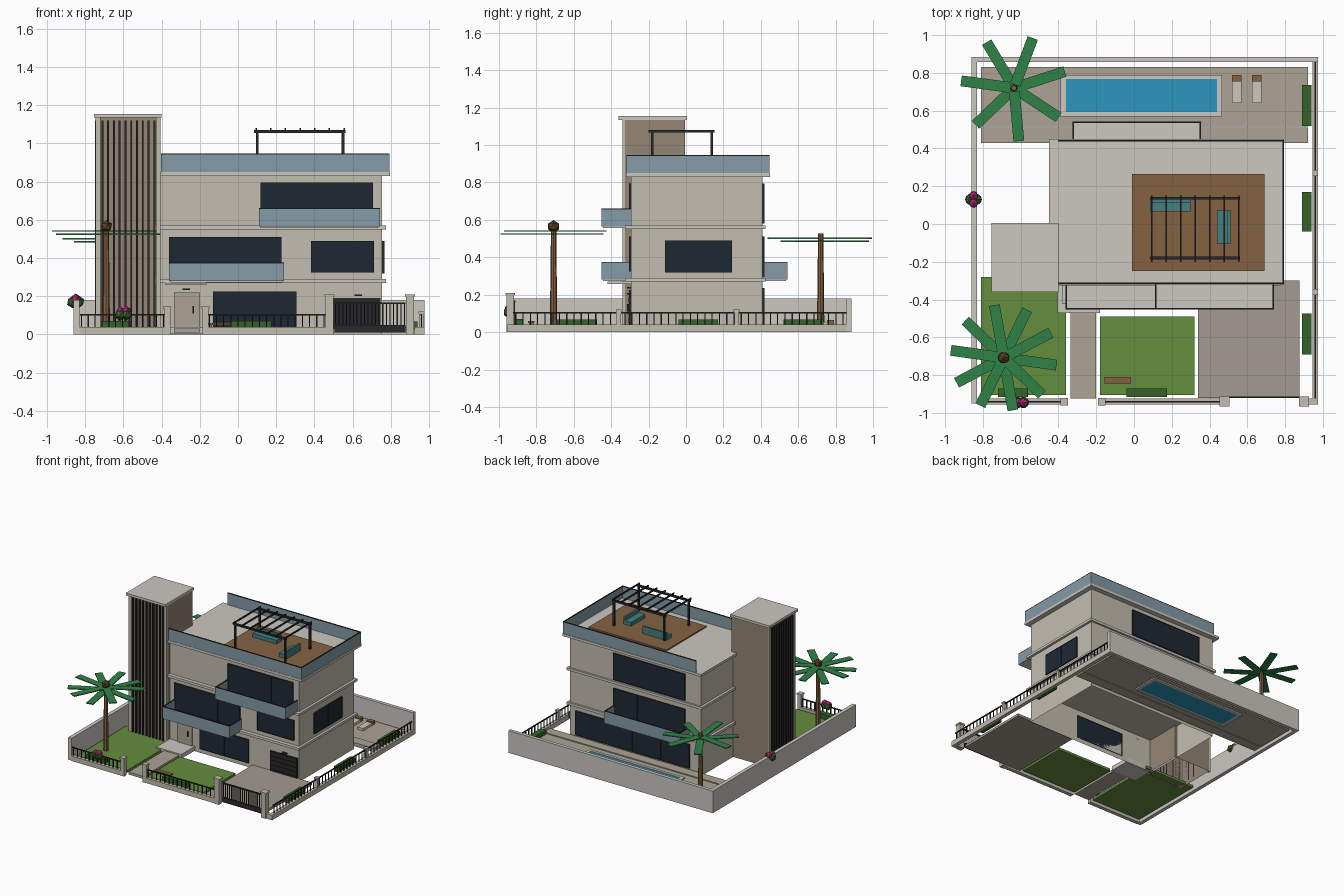
import bpy, bmesh, math
from mathutils import Matrix, Vector

if "Cube" in bpy.data.objects:
    bpy.data.objects.remove(bpy.data.objects["Cube"])

def mat(name, r, g, b):
    m = bpy.data.materials.new(name)
    m.diffuse_color = [min(1, (c / 255 / 0.85) ** 2.2) for c in (r, g, b)] + [1]
    m.use_nodes = True
    m.node_tree.nodes["Principled BSDF"].inputs["Base Color"].default_value = m.diffuse_color
    return m

STUCCO = mat("stucco", 165, 160, 148)
TRIM = mat("pale_trim", 172, 169, 163)
STONE = mat("stone", 124, 113, 99)
PAVE = mat("paving", 146, 138, 126)
DRIVE = mat("drive", 138, 130, 122)
DARK = mat("dark_metal", 38, 38, 40)
PANE = mat("window_pane", 30, 38, 46)
GLASS = mat("rail_glass", 112, 130, 140)
GRASS = mat("grass", 86, 120, 55)
HEDGE = mat("hedge", 48, 84, 38)
LEAF = mat("leaf", 44, 110, 62)
WOOD = mat("wood", 112, 84, 58)
CROWN = mat("crown", 76, 56, 36)
WATER = mat("water", 42, 125, 160)
TEAL = mat("teal", 60, 108, 108)
PINK = mat("pink", 160, 40, 110)

def finish(name, bm, material):
    me = bpy.data.meshes.new(name)
    bm.to_mesh(me)
    bm.free()
    me.materials.append(material)
    ob = bpy.data.objects.new(name, me)
    bpy.context.collection.objects.link(ob)
    return ob

def boxes(name, material, *specs, hollow=False):
    """Each spec is x0, x1, y0, y1, z0, z1; hollow leaves out the underside."""
    bm = bmesh.new()
    for x0, x1, y0, y1, z0, z1 in specs:
        m = Matrix.Translation(((x0 + x1) / 2, (y0 + y1) / 2, (z0 + z1) / 2)) @ \
            Matrix.Diagonal((x1 - x0, y1 - y0, z1 - z0, 1))
        bmesh.ops.create_cube(bm, size=1, matrix=m)
    if hollow:
        bm.normal_update()
        bmesh.ops.delete(bm, geom=[f for f in bm.faces if f.normal.z < -0.9], context='FACES')
    return finish(name, bm, material)

def steps(a, b, n):
    return [a + (b - a) * i / (n - 1) for i in range(n)]

# ground surfaces
boxes("lawn", GRASS, (-.81, -.36, -.905, -.28, .01, .03), (-.18, .32, -.905, -.49, .01, .03))
boxes("driveway", DRIVE, (.34, .875, -.92, -.3, .01, .03))
boxes("garden_path", PAVE, (-.335, -.2, -.925, -.46, .01, .03))
boxes("entry_step", TRIM, (-.405, -.18, -.47, -.295, .005, .04))
boxes("pool_terrace", PAVE, (-.81, .92, .515, .83, .01, .035), (-.81, .92, .43, .51, .01, .04))
boxes("pool_coping", TRIM, (-.39, .465, .57, .592, 0, .045), (-.39, .465, .768, .79, 0, .045),
      (-.39, -.36, .592, .768, 0, .045), (.44, .465, .592, .768, 0, .045))
boxes("pool_water", WATER, (-.36, .44, .592, .768, 0, .04))

# perimeter walls
boxes("boundary_wall", TRIM, (-.86, .975, .857, .885, 0, .18), (-.86, -.83, -.95, .857, 0, .18))
boxes("low_wall", STUCCO, (-.83, -.37, -.955, -.925, 0, .04), (-.17, .46, -.955, -.925, 0, .04),
      (.925, .975, -.955, -.925, 0, .04), (.945, .975, -.925, .857, 0, .04))

def post(x, y, w, h):
    return [(x - w, x + w, y - w, y + w, 0, h - .012),
            (x - w * 1.25, x + w * 1.25, y - w * 1.25, y + w * 1.25, h - .012, h)]

boxes("fence_posts", STUCCO, *post(-.37, -.94, .016, .148), *post(-.17, -.94, .016, .148),
      *post(.48, -.94, .021, .21), *post(.9, -.94, .021, .21),
      *post(.96, -.36, .012, .12), *post(.96, .27, .012, .12))
rails = []
for a, b, n in ((-.82, -.39, 13), (-.15, .45, 17)):
    rails += [(a - .01, b + .01, -.944, -.936, .1, .108)]
    rails += [(x - .003, x + .003, -.943, -.937, .04, .1) for x in steps(a, b, n)]
rails += [(.956, .964, -.925, .857, .1, .108)]
rails += [(.957, .963, y - .003, y + .003, .04, .1) for y in steps(-.91, .84, 46)]
boxes("fence_railings", DARK, *rails)
boxes("driveway_gate", DARK, (.505, .877, -.922, -.912, .01, .05), (.505, .877, -.922, -.912, .158, .168),
      *[(x - .003, x + .003, -.92, -.914, .05, .16) for x in steps(.51, .872, 20)])

# house body and floor slabs
boxes("ground_floor", STUCCO, (-.42, .755, -.295, .41, 0, .27), hollow=True)
boxes("upper_floors", STUCCO, (-.42, .755, -.295, .41, .29, .55), (-.42, .755, -.295, .41, .57, .83))
boxes("floor_slabs", TRIM, (-.44, .775, -.325, .425, .27, .29), (-.44, .775, -.325, .425, .55, .57),
      (-.45, .795, -.32, .45, .83, .85))
boxes("entry_canopy", TRIM, (-.38, -.165, -.42, -.295, .258, .27))

# tower with vertical slats
boxes("tower", STONE, (-.735, -.405, -.325, -.005, 0, 1.135), hollow=True)
boxes("tower_cap", TRIM, (-.755, -.4, -.36, .005, 1.135, 1.155))
boxes("tower_trim", STUCCO, (-.747, -.72, -.34, -.318, 0, 1.135), (-.428, -.405, -.34, -.325, 0, 1.135),
      (-.747, -.735, -.025, -.005, 0, 1.135))
boxes("tower_slats", DARK,
      *[(x - .005, x + .005, -.34, -.325, .03, 1.12) for x in steps(-.71, -.438, 10)],
      *[(-.748, -.735, y - .005, y + .005, .03, 1.12) for y in steps(-.305, -.035, 10)])

# windows: pane plus dark mullions, side is the facing direction
def window(name, side, a, b, z0, z1, parts):
    t, w = .008, .004
    lo, hi = {"front": (-.295 - t, -.295), "back": (.41, .41 + t), "right": (.755, .755 + t)}[side]
    def place(u0, u1, v0, v1, e):
        return (lo - e, hi + e, u0, u1, v0, v1) if side == "right" else (u0, u1, lo - e, hi + e, v0, v1)
    boxes(name + "_pane", PANE, place(a, b, z0, z1, 0))
    boxes(name + "_frame", DARK, place(a, b, z0, z0 + w, .003), place(a, b, z1 - w, z1, .003),
          *[place(u - w / 2, u + w / 2, z0, z1, .003) for u in steps(a, b, parts + 1)])

window("lower_front_window", "front", -.13, .305, .035, .225, 2)
window("middle_front_door", "front", -.36, .225, .295, .51, 3)
window("middle_front_window", "front", .385, .71, .325, .49, 2)
window("top_front_door", "front", .12, .705, .575, .795, 3)
window("middle_right_window", "right", -.11, .245, .32, .49, 2)
window("lower_back_door", "back", -.32, .7, .04, .235, 4)
window("middle_back_door", "back", -.28, .36, .295, .51, 3)
window("top_back_door", "back", -.28, .36, .58, .795, 2)

# entry and garage doors
boxes("entry_door", PAVE, (-.335, -.2, -.305, -.295, .04, .22))
boxes("door_handle_and_lamps", DARK, (-.238, -.23, -.315, -.305, .11, .15),
      (-.29, -.25, -.315, -.295, .232, .24), (.61, .65, -.315, -.295, .2, .208))
boxes("garage_door", DARK, (.5, .745, -.301, -.295, .01, .19),
      *[(.503, .742, -.307, -.301, z, z + .03) for z in steps(.014, .157, 5)])

# balconies with glass on three sides
def balcony(name, x0, x1, wall, edge, z):
    y0, y1 = sorted((wall, edge))
    s = .008 if edge > wall else -.008
    f0, f1 = sorted((edge, edge - s))
    boxes(name + "_floor", TRIM, (x0 + .008, x1 - .008, y0 + .008, y1 - .008, z - .008, z + .012))
    sides = [(x0, x1, f0, f1), (x0, x0 + .008, y0, y1), (x1 - .008, x1, y0, y1)]
    boxes(name + "_glass", GLASS, *[(*s4, z, z + .091) for s4 in sides])
    boxes(name + "_handrail", DARK, *[(*s4, z + .091, z + .096) for s4 in sides])

balcony("middle_balcony", -.362, .24, -.295, -.453, .28)
balcony("top_balcony", .11, .742, -.295, -.453, .565)
balcony("back_balcony", -.325, .355, .41, .543, .28)

# roof parapet, deck, pergola and sofas
edge = [(-.402, .793, -.318, -.31), (-.402, .793, .438, .446), (.785, .793, -.31, .438)]
boxes("roof_glass", GLASS, *[(*e, .85, .941) for e in edge])
boxes("roof_handrail", DARK, *[(*e, .941, .947) for e in edge])
boxes("roof_deck", WOOD, (-.01, .69, -.25, .265, .85, .86))
boxes("pergola", DARK,
      *[(x - .007, x + .007, y - .007, y + .007, .86, 1.06) for x in (.1, .55) for y in (-.18, .137)],
      *[(.085, .562, y - .007, y + .007, 1.055, 1.07) for y in (-.18, .137)],
      *[(x - .004, x + .004, -.2, .152, 1.068, 1.08) for x in steps(.095, .555, 7)])
boxes("sofas", TEAL, (.085, .3, .065, .13, .86, .89), (.085, .3, .115, .13, .89, .92),
      (.44, .51, -.105, .075, .86, .89), (.495, .51, -.105, .075, .89, .92))

# garden furniture and planting
for x in (.52, .625):
    boxes("sun_lounger", TRIM, (x, x + .05, .64, .755, .035, .055))
    boxes("lounger_headrest", WOOD, (x, x + .05, .755, .79, .035, .065))
boxes("garden_bench", WOOD, (-.155, -.015, -.845, -.81, .05, .06),
      (-.145, -.135, -.84, -.815, .03, .05), (-.035, -.025, -.84, -.815, .03, .05))
boxes("hedges", HEDGE, (.89, .94, .52, .735, .025, .068), (.89, .94, -.04, .17, .025, .068),
      (.89, .94, -.69, -.475, .025, .068), (-.72, -.56, -.915, -.87, .025, .07),
      (-.04, .175, -.915, -.87, .025, .07))

def blobs(name, material, *specs):
    bm = bmesh.new()
    for x, y, z, r in specs:
        bmesh.ops.create_icosphere(bm, subdivisions=1, radius=r, matrix=Matrix.Translation((x, y, z)))
    finish(name, bm, material)

for x, y, z, dx, dy in ((-.85, .13, .17, 0, .02), (-.6, -.945, .105, .015, 0)):
    blobs("flower_bush", HEDGE, (x - .015, y, z, .033), (x + .015, y, z, .033))
    blobs("blossoms", PINK, (x - dx, y - dy, z + .015, .026), (x + dx, y + dy, z + .018, .026))

# palms with flat board fronds
def palm(name, x, y, top, frond_z, count, start, crown):
    bm = bmesh.new()
    bmesh.ops.create_cone(bm, cap_ends=True, segments=8, radius1=.02, radius2=.014, depth=top - .02,
                          matrix=Matrix.Translation((x, y, (top + .02) / 2)))
    finish(name + "_trunk", bm, WOOD)
    bm = bmesh.new()
    for i in range(count):
        m = Matrix.Translation((x, y, frond_z + .016 * (i % 2))) @ \
            Matrix.Rotation(math.radians(start + 360 * i / count), 4, 'Z') @ \
            Matrix.Translation((.15, 0, 0)) @ Matrix.Diagonal((.265, .057, .007, 1))
        bmesh.ops.create_cube(bm, size=1, matrix=m)
    finish(name + "_fronds", bm, LEAF)
    if crown:
        blobs(name + "_crown", CROWN, (x, y, top, .034))

palm("front_palm", -.69, -.708, .565, .525, 10, -8, True)
palm("back_palm", -.635, .72, .528, .485, 7, 18, False)
